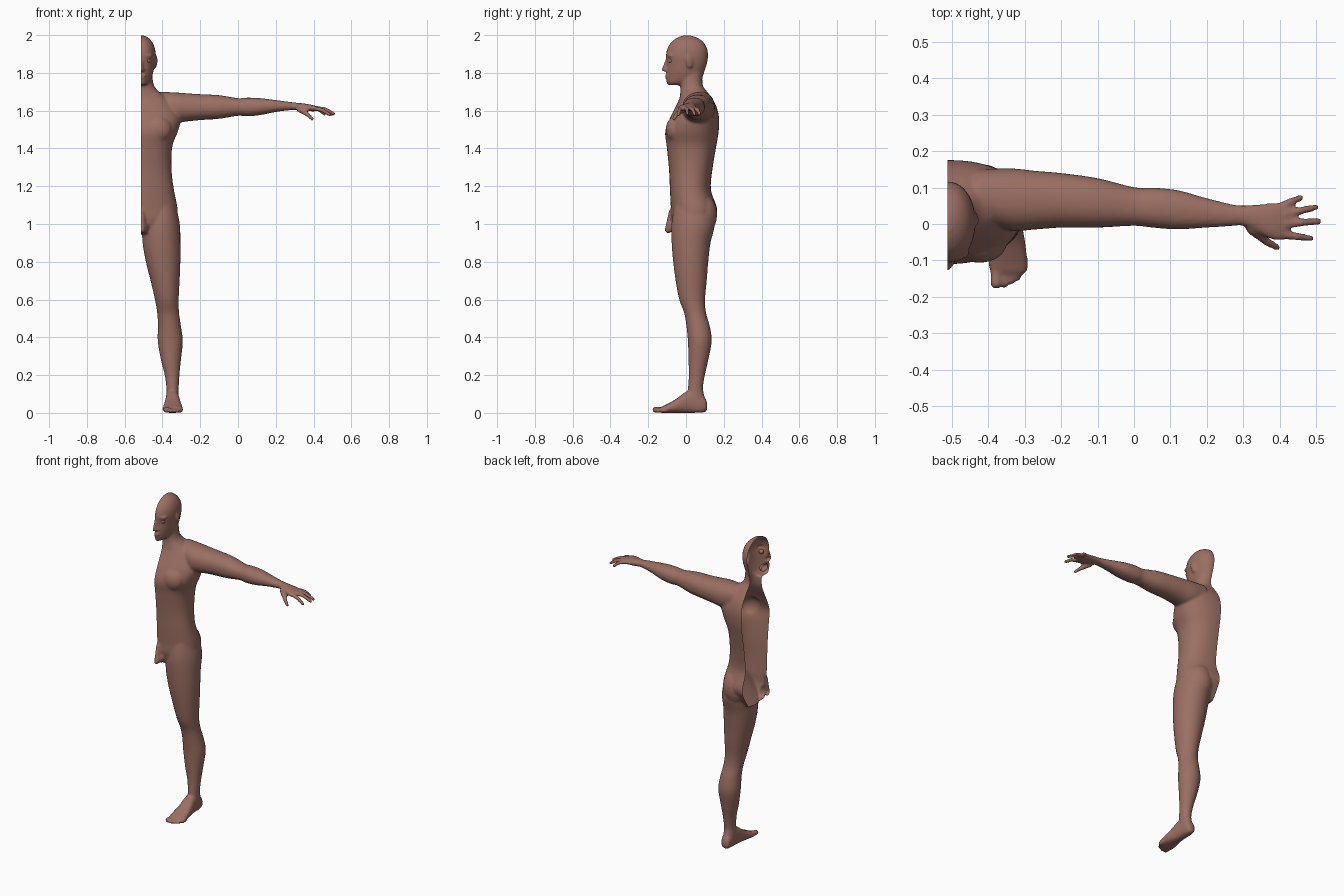
import bpy, bmesh
from math import cos, sin, pi, copysign
from mathutils import Matrix, Vector, Euler

X0 = -0.513                       # symmetry plane, where the half body is open
skin = bpy.data.materials.new("skin")
skin.diffuse_color = (0.33, 0.16, 0.125, 1)
body = bmesh.new()                # all overlapping solids, fused later

# unit sphere template, copied for every rounded form
tmp = bmesh.new()
bmesh.ops.create_uvsphere(tmp, u_segments=20, v_segments=12, radius=1)
BALL_V = [v.co.copy() for v in tmp.verts]
BALL_F = [[v.index for v in f.verts] for f in tmp.faces]
tmp.free()


def spline(rings, steps=4):
    """Catmull-Rom interpolation of ring parameters."""
    out = []
    for i in range(len(rings) - 1):
        p = [rings[max(0, min(len(rings) - 1, i + k))] for k in (-1, 0, 1, 2)]
        for s in range(steps):
            t = s / steps
            out.append([0.5 * (2 * b + (c - a) * t + (2 * a - 5 * b + 4 * c - d) * t * t
                               + (3 * b - a - 3 * c + d) * t ** 3) for a, b, c, d in zip(*p)])
    return out + [list(rings[-1])]


def loft(axis, rings, power=2.0, n=32):
    """Closed loft along an axis; ring = (position, u min, u max, v min, v max)."""
    loops = []
    for w, u0, u1, v0, v1 in spline(rings):
        loop = []
        for k in range(n):
            c, s = cos(2 * pi * k / n), sin(2 * pi * k / n)
            u = (u0 + u1) / 2 + (u1 - u0) / 2 * copysign(abs(c) ** (2 / power), c)
            v = (v0 + v1) / 2 + (v1 - v0) / 2 * copysign(abs(s) ** (2 / power), s)
            co = {"x": (w, u, v), "y": (u, w, v), "z": (u, v, w)}[axis]
            loop.append(body.verts.new(co))
        loops.append(loop)
    for a, b in zip(loops, loops[1:]):
        for k in range(n):
            body.faces.new((a[k], a[k - 1], b[k - 1], b[k]))
    body.faces.new(loops[0])
    body.faces.new(loops[-1][::-1])


def add_sphere(bm, points):
    vs = [bm.verts.new(p) for p in points]
    for f in BALL_F:
        bm.faces.new([vs[i] for i in f])


def ball(bm, pos, size, rot=(0, 0, 0)):
    m = Matrix.Translation(pos) @ Euler(rot).to_matrix().to_4x4() @ Matrix.Diagonal((*size, 1))
    add_sphere(bm, [m @ v for v in BALL_V])


def digit(a, b, r0, r1):
    """Tapered capsule: the sphere's halves pulled apart to both ends."""
    a, b = Vector(a), Vector(b)
    q = (b - a).to_track_quat("Z", "Y")
    add_sphere(body, [b + q @ (v * r1) if v.z > 0.01 else a + q @ (v * r0) for v in BALL_V])


def centred(rows):
    return [(z, X0 - w, X0 + w, f, b) for z, w, f, b in rows]


def finish(bm, name):
    bmesh.ops.recalc_face_normals(bm, faces=bm.faces[:])
    me = bpy.data.meshes.new(name)
    bm.to_mesh(me)
    bm.free()
    me.materials.append(skin)
    me.polygons.foreach_set("use_smooth", [True] * len(me.polygons))
    ob = bpy.data.objects.new(name, me)
    bpy.context.collection.objects.link(ob)
    return ob


def cut_half(bm):
    bmesh.ops.bisect_plane(bm, geom=bm.verts[:] + bm.edges[:] + bm.faces[:],
                           plane_co=(X0, 0, 0), plane_no=(1, 0, 0), clear_inner=True)


# torso and neck
loft("z", centred([
    (0.95, .13, -.055, .10), (1.02, .185, -.078, .145), (1.08, .193, -.08, .165),
    (1.18, .174, -.085, .132), (1.29, .161, -.09, .14), (1.41, .165, -.102, .16),
    (1.49, .195, -.11, .173), (1.56, .21, -.085, .175), (1.62, .185, -.055, .162),
    (1.665, .145, -.035, .138), (1.70, .095, -.03, .112), (1.73, .07, -.03, .09),
    (1.77, .061, -.03, .086), (1.82, .058, -.02, .085)]), 2.3, 48)
ball(body, (-.42, .085, 1.05), (.085, .08, .11))          # buttock
ball(body, (-.425, -.055, 1.5), (.075, .052, .07))        # chest muscle

# head
loft("z", centred([
    (1.735, .022, -.094, -.02), (1.75, .042, -.103, .04), (1.775, .056, -.103, .085),
    (1.81, .066, -.103, .098), (1.85, .073, -.102, .111), (1.89, .077, -.106, .117),
    (1.93, .073, -.098, .111), (1.965, .058, -.076, .09), (1.987, .036, -.045, .058),
    (1.998, .014, -.015, .025)]), 2.1, 40)
# nose, brow, lips and ear
digit((X0, -.1, 1.868), (X0, -.117, 1.818), .009, .012)
ball(body, (X0 + .012, -.105, 1.815), (.009, .011, .009))
ball(body, (X0 + .035, -.088, 1.892), (.03, .012, .008), (0, 0, .35))
ball(body, (X0, -.102, 1.786), (.026, .01, .006))
ball(body, (X0, -.1, 1.773), (.023, .011, .006))
ball(body, (X0 + .077, .018, 1.86), (.008, .02, .036), (.2, 0, .3))

# arm and palm
loft("x", [
    (-.43, .01, .15, 1.55, 1.70), (-.34, -.018, .153, 1.535, 1.697),
    (-.27, -.015, .146, 1.543, 1.692), (-.2, -.01, .14, 1.55, 1.687),
    (-.1, -.01, .126, 1.557, 1.682), (0, -.005, .101, 1.573, 1.666),
    (.05, -.01, .1, 1.57, 1.669), (.12, -.015, .093, 1.577, 1.666),
    (.2, -.01, .071, 1.593, 1.656), (.27, -.006, .054, 1.602, 1.647),
    (.3, -.005, .051, 1.603, 1.643), (.34, -.024, .054, 1.599, 1.639),
    (.38, -.043, .057, 1.597, 1.633), (.413, -.043, .056, 1.597, 1.624),
    (.428, -.025, .04, 1.603, 1.617)], 2.2)
# fingers and thumb, two segments each
for base, mid, tip in (((.40, .046, 1.612), (.43, .060, 1.606), (.458, .072, 1.583)),
                       ((.41, .026, 1.614), (.455, .036, 1.606), (.500, .046, 1.580)),
                       ((.41, .000, 1.614), (.46, .004, 1.608), (.508, .007, 1.584)),
                       ((.40, -.028, 1.612), (.445, -.034, 1.604), (.487, -.040, 1.578)),
                       ((.325, -.012, 1.61), (.37, -.052, 1.578), (.393, -.064, 1.556))):
    thick = .018 if base[0] < .35 else .0125
    digit(base, mid, thick, .0115)
    digit(mid, tip, .0115, .0095)

# leg
loft("z", [
    (.01, -.375, -.32, .02, .095), (.04, -.38, -.315, .0, .108), (.08, -.381, -.314, .005, .1),
    (.13, -.379, -.314, .01, .09), (.2, -.388, -.31, .015, .1), (.28, -.408, -.302, .013, .118),
    (.38, -.425, -.292, .01, .136), (.46, -.424, -.302, .002, .126), (.53, -.428, -.312, -.01, .106),
    (.6, -.44, -.314, -.036, .101), (.7, -.463, -.309, -.055, .11), (.8, -.488, -.305, -.068, .118),
    (.9, -.505, -.305, -.076, .13), (1.0, -.507, -.308, -.077, .152), (1.1, -.48, -.33, -.06, .13)])
# foot and toes
loft("y", [
    (.112, -.36, -.335, .02, .05), (.1, -.375, -.32, .004, .08), (.05, -.382, -.313, 0, .12),
    (0, -.385, -.308, 0, .112), (-.05, -.392, -.299, 0, .075), (-.1, -.399, -.293, 0, .047),
    (-.128, -.397, -.294, 0, .034), (-.142, -.38, -.31, .004, .024)], 2.4)
for x, y, r in ((-.379, -.162, .0165), (-.356, -.165, .0115), (-.338, -.157, .011),
                (-.320, -.146, .0105), (-.303, -.125, .0105)):
    digit((x, -.10, .018), (x, y, r), .013, r)

# groin
digit((X0, -.07, 1.06), (X0 + .004, -.094, .97), .022, .019)
ball(body, (X0 + .018, -.068, .985), (.02, .025, .03))

# fuse the solids into one smooth skin, then open it at the symmetry plane
solid = finish(body, "body_solid")
remesh = solid.modifiers.new("fuse", "REMESH")
remesh.mode, remesh.voxel_size = "VOXEL", 0.007
smooth = solid.modifiers.new("smooth", "SMOOTH")
smooth.factor, smooth.iterations = 0.5, 4
dg = bpy.context.evaluated_depsgraph_get()
bm = bmesh.new()
bm.from_object(solid, dg)
bpy.data.objects.remove(solid)
cut_half(bm)
finish(bm, "half_body")

# eyeball and mouth pocket inside the head
bm = bmesh.new()
ball(bm, (X0 + .036, -.078, 1.866), (.015, .015, .015))
finish(bm, "eyeball")
bm = bmesh.new()
ball(bm, (X0, -.06, 1.78), (.028, .035, .022))
cut_half(bm)
finish(bm, "mouth_pocket")
